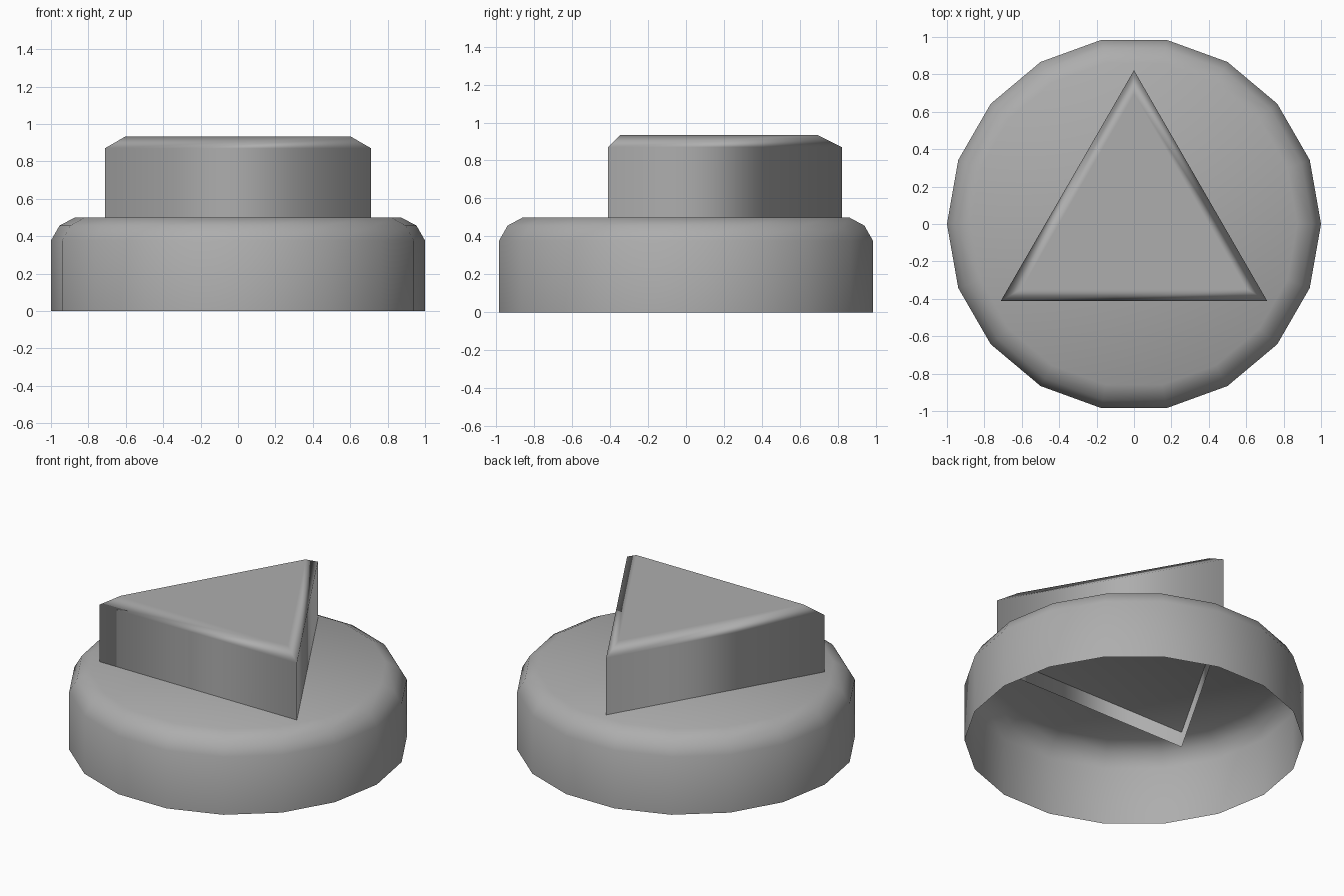
import bpy, bmesh, math
from mathutils import Vector

if "Cube" in bpy.data.objects:
    bpy.data.objects.remove(bpy.data.objects["Cube"])

grey = bpy.data.materials.new("mid_grey")
grey.diffuse_color = (0.42, 0.42, 0.42, 1)
grey.use_nodes = True
grey.node_tree.nodes["Principled BSDF"].inputs["Base Color"].default_value = grey.diffuse_color


def open_shell(name, profile, sides, start_angle):
    """Stack polygon rings from (radius, z) pairs; cap the top, leave the bottom open."""
    bm = bmesh.new()
    rings = []
    for r, z in profile:
        rings.append([bm.verts.new((r * math.cos(start_angle + 2 * math.pi * i / sides),
                                    r * math.sin(start_angle + 2 * math.pi * i / sides), z))
                      for i in range(sides)])
    for low, high in zip(rings, rings[1:]):
        for i in range(sides):
            j = (i + 1) % sides
            bm.faces.new((low[i], low[j], high[j], high[i]))
    bm.faces.new(rings[-1])
    for face in bm.faces:
        face.smooth = True
    mesh = bpy.data.meshes.new(name)
    bm.to_mesh(mesh)
    bm.free()
    mesh.materials.append(grey)
    obj = bpy.data.objects.new(name, mesh)
    bpy.context.collection.objects.link(obj)
    return obj


# Round 18-sided base with a two-step rounded top edge
open_shell("round_base", [(1, 0), (1, 0.377), (0.954, 0.457), (0.873, 0.5)], 18, 0)

# Triangular block with a chamfered top, its open bottom sunk into the base
top_z = 0.934
block = open_shell("triangle_block", [(0.822, 0.4), (0.822, 0.87), (0.694, top_z)], 3, math.pi / 2)

# Hardened shading: flat top, sides blending around the corners
block.data.normals_split_custom_set_from_vertices(
    [Vector((0, 0, 1)) if v.co.z > top_z - 0.01 else Vector((v.co.x, v.co.y, 0)).normalized()
     for v in block.data.vertices])
